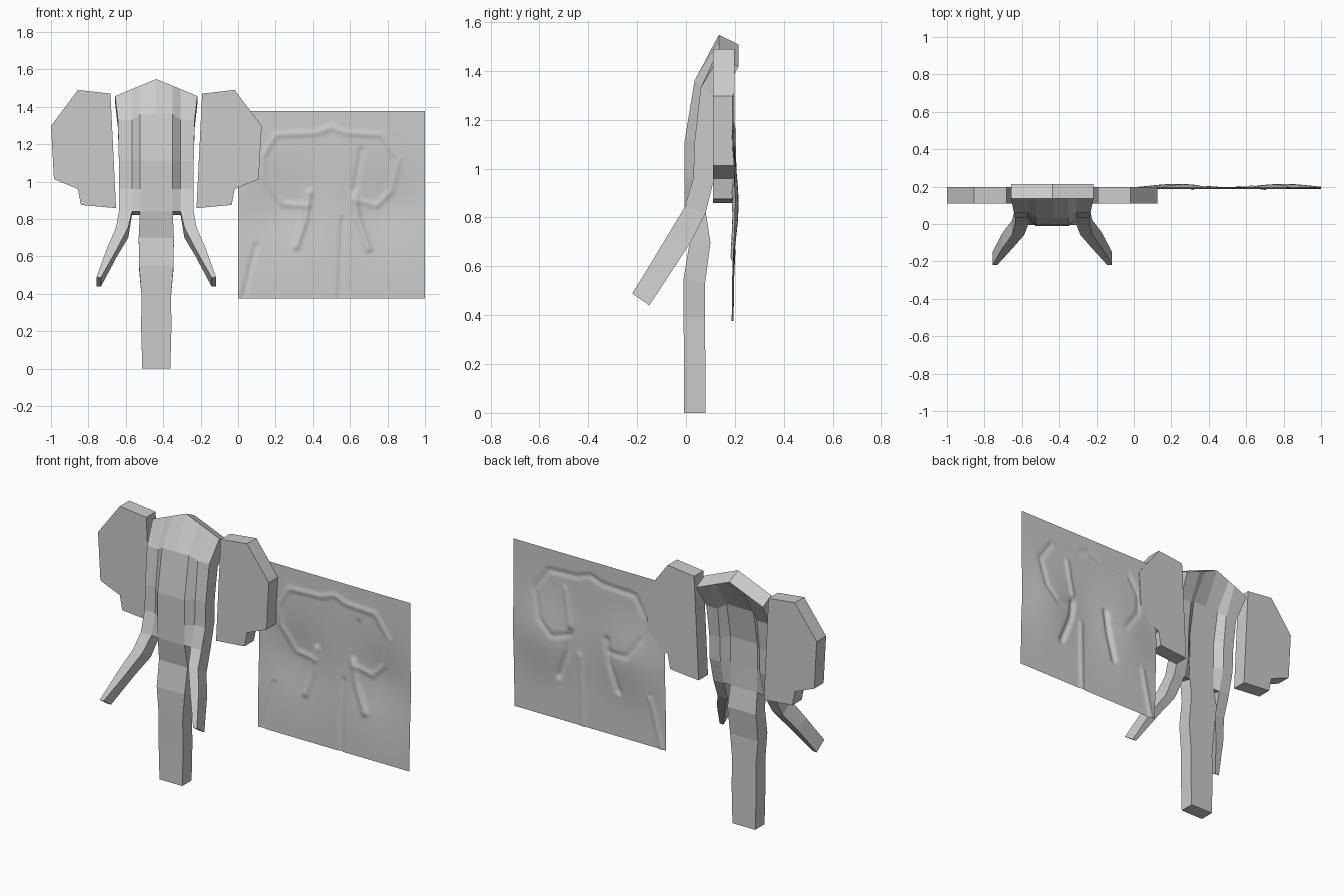
import bpy, bmesh, math
from mathutils import Vector

cube = bpy.data.objects.get("Cube")
if cube:
    bpy.data.objects.remove(cube, do_unlink=True)

grey = bpy.data.materials.new("plain grey")
grey.use_nodes = True
COLOUR = (0.6, 0.6, 0.6, 1)
grey.diffuse_color = COLOUR
grey.node_tree.nodes["Principled BSDF"].inputs["Base Color"].default_value = COLOUR

CX = -0.437  # centre line of the head


def finish(name, bm, recalc=True):
    if recalc:
        bmesh.ops.recalc_face_normals(bm, faces=bm.faces)
    mesh = bpy.data.meshes.new(name)
    bm.to_mesh(mesh)
    bm.free()
    mesh.materials.append(grey)
    obj = bpy.data.objects.new(name, mesh)
    bpy.context.collection.objects.link(obj)
    return obj


def loft(name, rings):
    """Skin equal rings (front points, then back points reversed) and cap both ends."""
    bm = bmesh.new()
    loops = [[bm.verts.new((CX + x, y, z)) for x, y, z in r] for r in rings]
    n = len(loops[0])
    for a, b in zip(loops, loops[1:]):
        for i in range(n):
            j = (i + 1) % n
            bm.faces.new((a[i], a[j], b[j], b[i]))
    for r in (loops[0], loops[-1]):
        for i in range(n // 2 - 1):
            bm.faces.new((r[i], r[i + 1], r[n - 2 - i], r[n - 1 - i]))
    return finish(name, bm)


# Head: raised centre column, sloped strips and set-back side columns
# half width, centre z, side z, centre y, side y, back offset y, back offset z
HEAD = [
    (0.22, 1.548, 1.457, 0.135, 0.135, 0.08, -0.04),
    (0.205, 1.36, 1.33, 0.035, 0.06, 0.08, -0.045),
    (0.2, 1.11, 1.11, -0.006, 0.035, 0.085, 0),
    (0.2, 0.96, 0.96, -0.006, 0.03, 0.085, 0),
    (0.2, 0.84, 0.84, -0.006, -0.006, 0.087, -0.02),
]
rings = []
for row, (w, zc, zs, yc, ys, dy, dz) in enumerate(HEAD):
    front = []
    for x in (-w, -0.13, -0.088, 0, 0.088, 0.13, w):
        inner = abs(x) < 0.1
        z = zc + (zs - zc) * abs(x) / w if row == 0 else (zc if inner else zs)
        front.append((x, yc if inner else ys, z))
    rings.append(front + [(x, y + dy, z + dz) for x, y, z in reversed(front)])
loft("head", rings)

# Trunk: half width, front y, back y, front z, back z
TRUNK = [
    (0.088, -0.006, 0.081, 0.84, 0.82),
    (0.094, 0.015, 0.1, 0.7, 0.697),
    (0.092, -0.01, 0.078, 0.55, 0.53),
    (0.079, -0.01, 0.078, 0.39, 0.39),
    (0.081, -0.008, 0.079, 0.22, 0.22),
    (0.075, -0.008, 0.08, 0, 0),
]
loft("trunk", [[(-w, f, zf), (w, f, zf), (w, b, zb), (-w, b, zb)]
               for w, f, b, zf, zb in TRUNK])

# Tusks: inner x, outer x, front y, front z, back y, back z
TUSK = [
    (0.13, 0.2, -0.006, 0.84, 0.081, 0.82),
    (0.15, 0.215, -0.058, 0.755, 0.02, 0.7),
    (0.21, 0.265, -0.127, 0.64, -0.045, 0.6),
    (0.295, 0.32, -0.22, 0.488, -0.15, 0.44),
]
# Ears: flat slabs with an angular outline
EAR = [(0.245, 1.47), (0.419, 1.49), (0.563, 1.297), (0.547, 1.013),
       (0.419, 0.96), (0.403, 0.875), (0.215, 0.858)]
for side, s in (("left", 1), ("right", -1)):
    loft(side + "_tusk", [[(s * i, f, zf), (s * o, f, zf), (s * o, b, zb), (s * i, b, zb)]
                          for i, o, f, zf, b, zb in TUSK])
    bm = bmesh.new()
    face = bm.faces.new([bm.verts.new((CX + s * x, 0.11, z)) for x, z in EAR])
    ext = bmesh.ops.extrude_face_region(bm, geom=[face], use_keep_orig=True)
    bmesh.ops.translate(bm, vec=(0, 0.088, 0),
                        verts=[v for v in ext["geom"] if isinstance(v, bmesh.types.BMVert)])
    finish(side + "_ear", bm)

# Relief panel: thin sheet pressed with a head outline, tusks and trunk
OUTLINE = [(0.37, 0.87), (0.24, 0.88), (0.14, 1.02), (0.13, 1.13), (0.2, 1.25),
           (0.42, 1.26), (0.5, 1.29), (0.58, 1.26), (0.77, 1.25), (0.86, 1.12),
           (0.82, 0.95), (0.74, 0.87), (0.64, 0.9)]
TUSK_LINES = [[(0.38, 0.94), (0.36, 0.8), (0.31, 0.65)], [(0.62, 0.93), (0.64, 0.8), (0.7, 0.64)]]
CREASES = [[(0.56, 0.8), (0.55, 0.58), (0.545, 0.38)], [(0.1, 0.66), (0.07, 0.55), (0.03, 0.38)],
           [(0.66, 1.17), (0.62, 0.93)]]


def distance(p, path):
    best = 9
    for a, b in zip(path, path[1:]):
        a, b = Vector(a), Vector(b)
        d = b - a
        t = max(0, min(1, (p - a).dot(d) / d.length_squared))
        best = min(best, (p - a - d * t).length)
    return best


def bump(d, width):
    return math.exp(-(d / width) ** 2)


def relief(x, z):
    p = Vector((x, z))
    y = 0.187 + 0.008 * (z - 0.377)
    y += 0.024 * (bump((p - Vector((0.23, 0.85))).length, 0.2)
                  + bump((p - Vector((0.8, 0.85))).length, 0.2))
    y -= 0.007 * bump(distance(p, OUTLINE), 0.014)
    y -= 0.014 * max(bump(distance(p, t), 0.016) for t in TUSK_LINES)
    y += 0.008 * max(bump(distance(p, c), 0.012) for c in CREASES)
    return y


N = 90
bm = bmesh.new()
bmesh.ops.create_grid(bm, x_segments=N, y_segments=N, size=0.5)
for v in bm.verts:
    x, z = v.co.x + 0.5, v.co.y + 0.876
    v.co = (x, relief(x, z), z)
for f in bm.faces:
    f.smooth = True
finish("relief_panel", bm, recalc=False)
